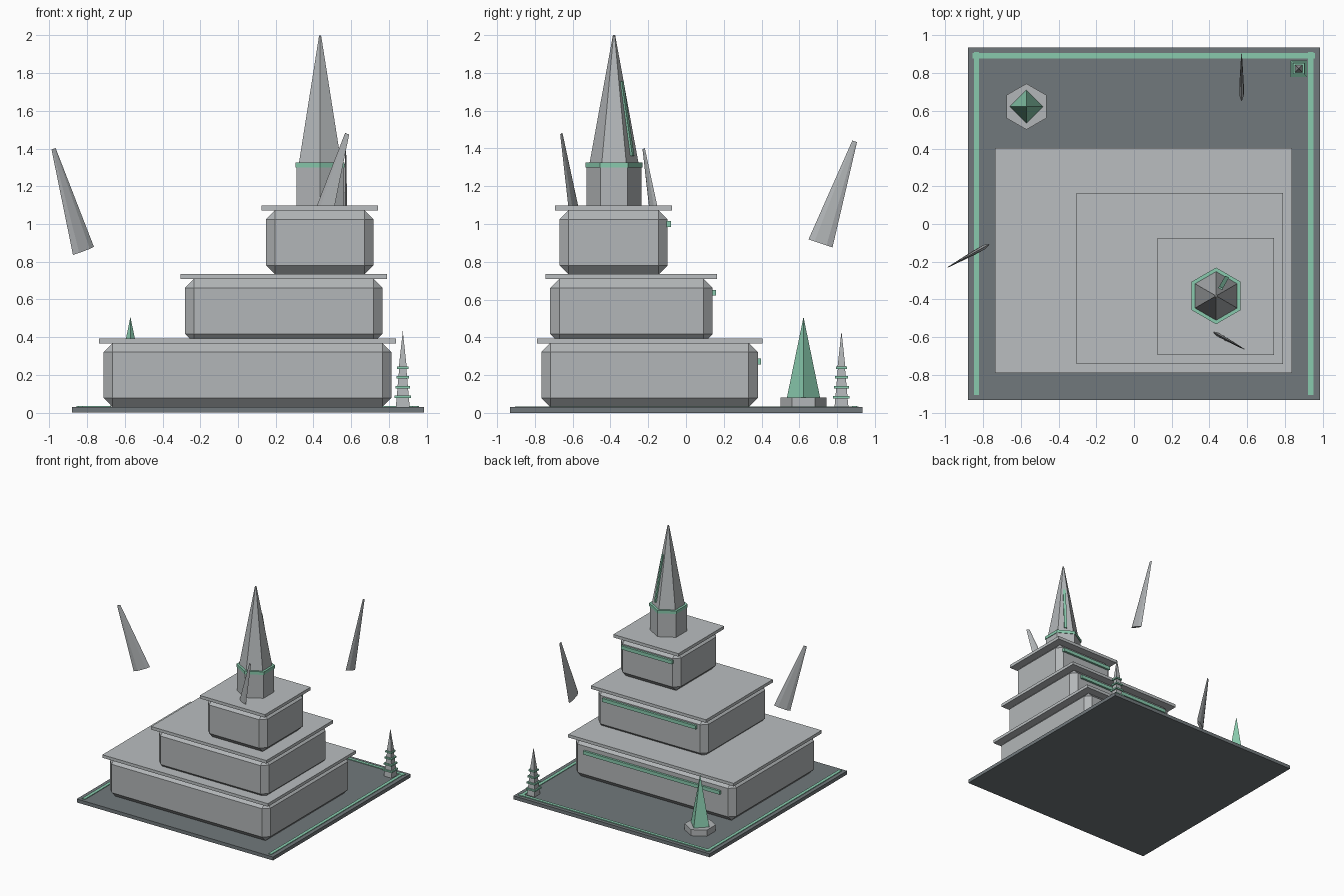
import bpy, bmesh, math
from mathutils import Vector, Matrix

if "Cube" in bpy.data.objects:
    bpy.data.objects.remove(bpy.data.objects["Cube"])

def mat(name, rgb):
    m = bpy.data.materials.new(name)
    m.diffuse_color = (*rgb, 1)
    m.use_nodes = True
    m.node_tree.nodes["Principled BSDF"].inputs["Base Color"].default_value = m.diffuse_color
    return m

STONE = mat("pale stone", (0.45, 0.47, 0.48))
SLAB = mat("light slab", (0.49, 0.515, 0.525))
SLATE = mat("dark slate", (0.165, 0.19, 0.20))
GREEN = mat("mint green", (0.25, 0.59, 0.42))

def finish(name, bm, material, matrix=None):
    if matrix is not None:
        bm.transform(matrix)
    bmesh.ops.recalc_face_normals(bm, faces=bm.faces[:])
    me = bpy.data.meshes.new(name)
    bm.to_mesh(me)
    bm.free()
    me.materials.append(material)
    ob = bpy.data.objects.new(name, me)
    bpy.context.collection.objects.link(ob)
    return ob

def box(name, x0, x1, y0, y1, z0, z1, material, bevel=0):
    bm = bmesh.new()
    bmesh.ops.create_cube(bm, size=1)
    bm.transform(Matrix.Translation(((x0 + x1) / 2, (y0 + y1) / 2, (z0 + z1) / 2))
                 @ Matrix.Diagonal((x1 - x0, y1 - y0, z1 - z0, 1)))
    if bevel:
        bmesh.ops.bevel(bm, geom=bm.edges[:], offset=bevel, segments=1,
                        affect='EDGES', profile=0.5)
    return finish(name, bm, material)

def frustum(name, sides, r0, r1, x, y, z0, z1, material, turn=0):
    # first corner points along `turn` degrees
    bm = bmesh.new()
    rings = []
    for r, z in ((r0, z0), (r1, z1)):
        n = sides if r > 0 else 1
        rings.append([bm.verts.new((x + r * math.cos(math.radians(turn) + math.tau * i / sides),
                                    y + r * math.sin(math.radians(turn) + math.tau * i / sides), z))
                      for i in range(n)])
    a, b = rings
    bm.faces.new(a)
    if len(b) > 1:
        bm.faces.new(b)
    for i in range(sides):
        j = (i + 1) % sides
        bm.faces.new((a[i], a[j], b[j], b[i]) if len(b) > 1 else (a[i], a[j], b[0]))
    return finish(name, bm, material)

# Ground plate with green edge strips
box("base_plate", -0.88, 0.985, -0.932, 0.935, 0, 0.03, SLATE)
box("edge_strip_back", -0.855, 0.96, 0.878, 0.905, 0.025, 0.036, GREEN)
for n, x in (("left", -0.834), ("right", 0.937)):
    box("edge_strip_" + n, x - 0.014, x + 0.014, -0.906, 0.912, 0.025, 0.035, GREEN)

# Three stepped tiers: chamfered block, overhanging slab, green rear strip
tiers = [(-0.712, 0.813, -0.766, 0.380, 0.03),
         (-0.281, 0.766, -0.719, 0.141, 0.37),
         (0.148, 0.718, -0.670, -0.097, 0.733)]
strip_z = (0.272, 0.636, 1.0)
for i, (x0, x1, y0, y1, z) in enumerate(tiers):
    n = f"tier_{i + 1}_"
    box(n + "block", x0, x1, y0, y1, z, z + 0.34, STONE, 0.048)
    o = 0.024
    box(n + "slab", x0 - o, x1 + o, y0 - o, y1 + o, z + 0.338, z + 0.364, SLAB)
    c, h = (x0 + x1) / 2, (x1 - x0) * 0.425
    box(n + "strip", c - h, c + h, y1 - 0.005, y1 + 0.018,
        strip_z[i] - 0.015, strip_z[i] + 0.015, GREEN)

# Hexagonal main tower
TX, TY = 0.435, -0.381
frustum("tower_drum", 6, 0.145, 0.145, TX, TY, 1.09, 1.31, STONE, 30)
frustum("tower_collar", 6, 0.15, 0.15, TX, TY, 1.30, 1.326, GREEN, 30)
frustum("tower_spire", 6, 0.13, 0.006, TX, TY, 1.32, 2.0, STONE, 30)

# Green seam lying on one spire face
d = Vector((math.cos(math.radians(60)), math.sin(math.radians(60)), 0))
low = Vector((TX, TY, 1.36)) + d * 0.108
high = Vector((TX, TY, 1.755)) + d * 0.043
up = (high - low).normalized()
side = Vector((0, 0, 1)).cross(d)
out = side.cross(up)
bm = bmesh.new()
bmesh.ops.create_cube(bm, size=1)
m = Matrix((side * 0.022, out * 0.02, up * (high - low).length)).transposed().to_4x4()
finish("spire_seam", bm, GREEN, Matrix.Translation((low + high) / 2) @ m)

# Flat floating shards leaning outward, three directions 120 degrees apart
for i, (tip, ang) in enumerate([((-0.977, -0.224, 1.398), 209),
                                ((0.578, -0.660, 1.478), -29),
                                ((0.570, 0.893, 1.438), 90)]):
    bm = bmesh.new()
    bmesh.ops.create_cone(bm, cap_ends=True, segments=6, radius1=0.067,
                          radius2=0.013, depth=0.57,
                          matrix=Matrix.Translation((0, 0, -0.285)) @ Matrix.Rotation(math.pi / 2, 4, 'Z'))
    bm.transform(Matrix.Translation(tip) @ Matrix.Rotation(math.radians(ang), 4, 'Z')
                 @ Matrix.Rotation(math.radians(18.5), 4, 'Y') @ Matrix.Diagonal((1, 0.2, 1, 1)))
    finish(f"shard_{i + 1}", bm, STONE)

# Green pyramid on a hexagonal pedestal
frustum("pyramid_pedestal", 6, 0.122, 0.122, -0.57, 0.622, 0.03, 0.082, STONE, 30)
frustum("green_pyramid", 4, 0.088, 0, -0.57, 0.622, 0.08, 0.508, GREEN)

# Small square pagoda in the rear right corner
PX, PY, S = 0.873, 0.823, math.sqrt(0.5)
for i in range(4):
    w, z = 0.074 - 0.009 * i, 0.03 + 0.052 * i
    frustum(f"pagoda_level_{i + 1}", 4, w * S, (w - 0.010) * S, PX, PY, z, z + 0.052, STONE, 45)
    p = (0.087 - 0.0095 * i) * S
    frustum(f"pagoda_eave_{i + 1}", 4, p, p, PX, PY, z + 0.047, z + 0.06, GREEN, 45)
frustum("pagoda_spire", 4, 0.042 * S, 0, PX, PY, 0.24, 0.433, STONE, 45)
